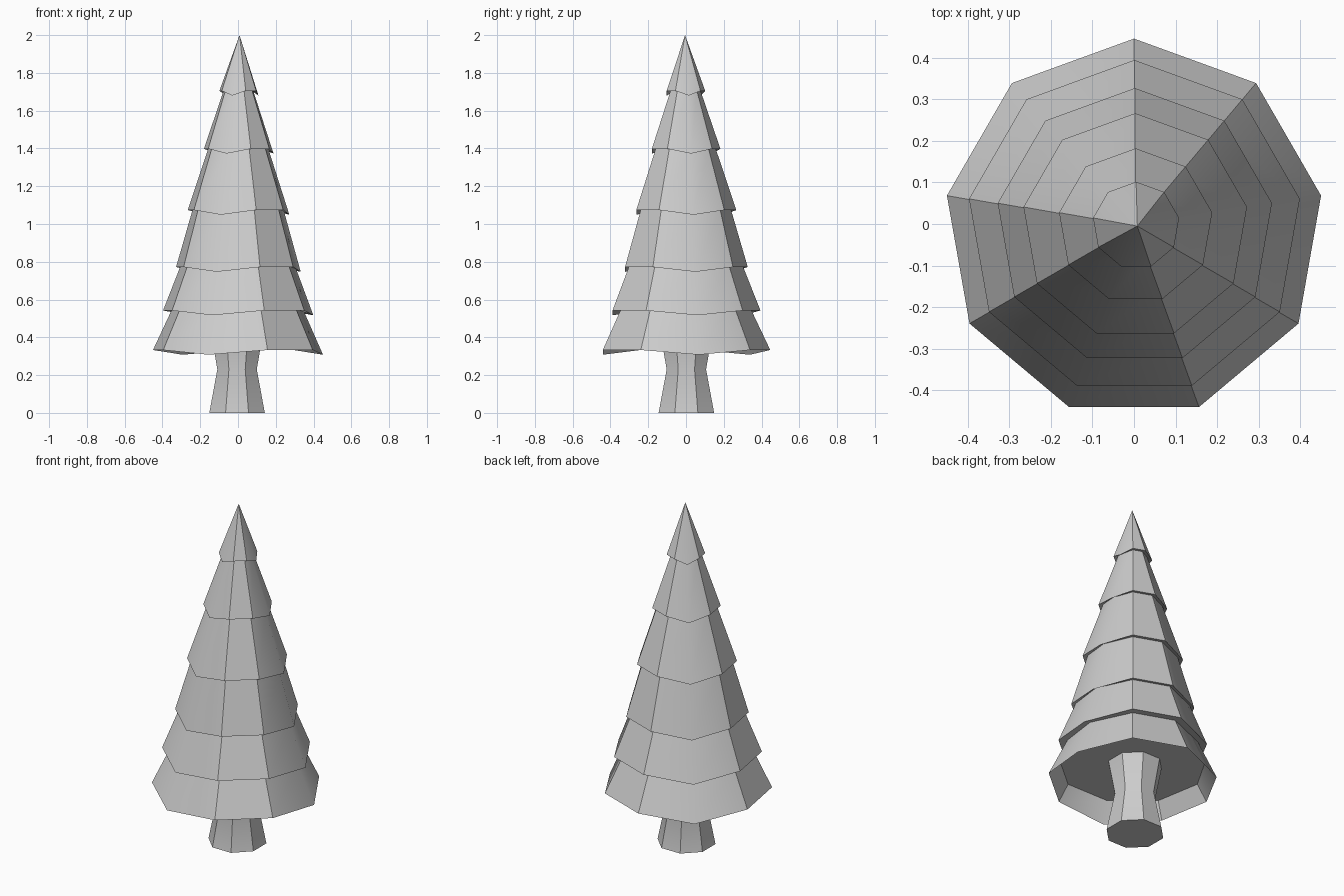
import bpy, bmesh
from math import sin, cos, radians, pi

if "Cube" in bpy.data.objects:
    bpy.data.objects.remove(bpy.data.objects["Cube"])

grey = bpy.data.materials.new("plain_grey")
grey.use_nodes = True
colour = (0.6, 0.6, 0.6, 1)
grey.diffuse_color = colour
grey.node_tree.nodes["Principled BSDF"].inputs["Base Color"].default_value = colour


def ring(bm, sides, radius, z, cx=0, cy=0, turn=0.0, droop=0):
    """Ring of vertices; every third one hangs lower by droop."""
    verts = []
    for i in range(sides):
        a = turn + 2 * pi * i / sides
        dz = droop if i % 3 == 0 else 0
        verts.append(bm.verts.new((cx + radius * cos(a), cy + radius * sin(a), z - dz)))
    return verts


def bridge(bm, low, high):
    n = len(low)
    for i in range(n):
        j = (i + 1) % n
        bm.faces.new((low[i], low[j], high[j], high[i]))


def finish(bm, name, angle):
    bmesh.ops.recalc_face_normals(bm, faces=bm.faces)
    mesh = bpy.data.meshes.new(name)
    bm.to_mesh(mesh)
    bm.free()
    mesh.materials.append(grey)
    obj = bpy.data.objects.new(name, mesh)
    bpy.context.collection.objects.link(obj)
    bpy.ops.object.select_all(action="DESELECT")
    obj.select_set(True)
    bpy.context.view_layer.objects.active = obj
    bpy.ops.object.shade_smooth_by_angle(angle=radians(angle))


# Foliage: stacked nine-sided skirts (rim radius, rim height, neck radius under next skirt)
skirts = [(0.457, 0.333, 0.355), (0.404, 0.542, 0.31), (0.335, 0.772, 0.245),
          (0.273, 1.074, 0.162), (0.187, 1.398, 0.08), (0.105, 1.705, 0)]
SIDES, TURN = 9, radians(10)
bm = bmesh.new()

# hollow under the lowest skirt
previous = ring(bm, SIDES, 0.40, 0.425, 0, -0.011, TURN)
bm.faces.new(previous)

for i, (radius, z, neck) in enumerate(skirts):
    cx, cy = 0.001 * i, -0.011 + 0.0015 * i
    rim = ring(bm, SIDES, radius, z, cx, cy, TURN, 0.025)
    bridge(bm, previous, rim)
    if neck:
        previous = ring(bm, SIDES, neck, skirts[i + 1][1] + 0.006, cx, cy, TURN, 0.012)
        bridge(bm, rim, previous)
    else:
        tip = bm.verts.new((0.008, -0.005, 2.0))
        for k in range(SIDES):
            bm.faces.new((rim[k], rim[(k + 1) % SIDES], tip))
finish(bm, "foliage", 36)

# Trunk: eight-sided, pinched at the waist
bm = bmesh.new()
rings = [ring(bm, 8, r, z, -0.005, 0.002, pi / 8)
         for r, z in ((0.159, 0), (0.113, 0.23), (0.15, 0.43))]
for low, high in zip(rings, rings[1:]):
    bridge(bm, low, high)
bm.faces.new(rings[0])
bm.faces.new(rings[-1])
finish(bm, "trunk", 30)
